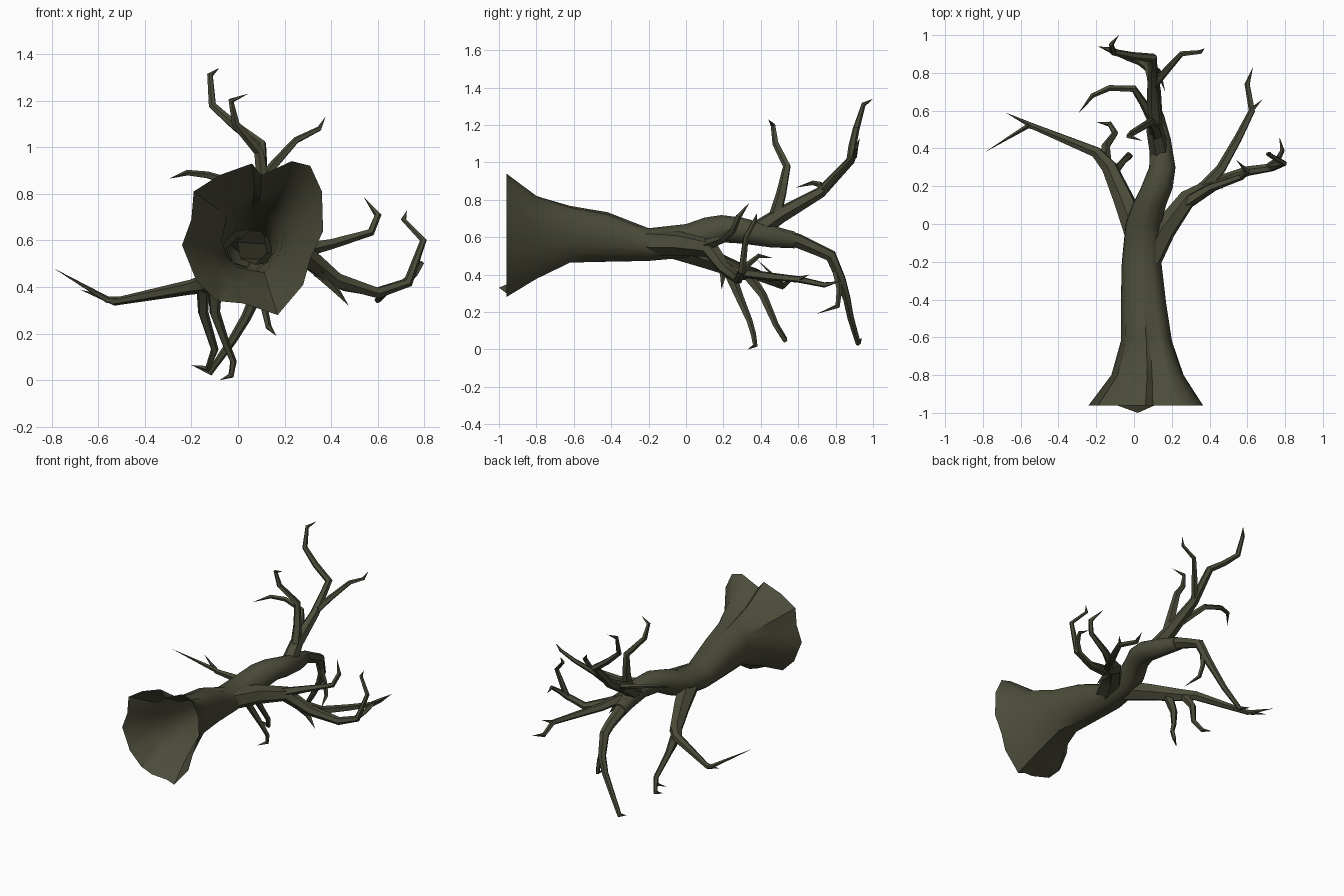
import bpy, bmesh, math
from mathutils import Vector

bark = bpy.data.materials.new("dark_olive_bark")
bark.diffuse_color = (0.072, 0.072, 0.043, 1)


def finish(name, bm):
    bmesh.ops.recalc_face_normals(bm, faces=bm.faces[:])
    mesh = bpy.data.meshes.new(name)
    bm.to_mesh(mesh)
    bm.free()
    mesh.materials.append(bark)
    ob = bpy.data.objects.new(name, mesh)
    bpy.context.collection.objects.link(ob)
    bpy.ops.object.select_all(action='DESELECT')
    ob.select_set(True)
    bpy.context.view_layer.objects.active = ob
    bpy.ops.object.shade_smooth_by_angle(angle=math.radians(40))
    return ob


def bridge(bm, a, b):
    n = len(a)
    for i in range(n):
        j = (i + 1) % n
        bm.faces.new((a[i], a[j], b[j], b[i]))


def branch(name, points, radii, sides=5):
    """Tapered faceted limb along a bent path, ending in a point."""
    bm = bmesh.new()
    pts = [Vector(p) for p in points]
    dirs = [(b - a).normalized() for a, b in zip(pts, pts[1:])]
    u = dirs[0].orthogonal().normalized()
    rings = []
    for k, (p, r) in enumerate(zip(pts[:-1], radii)):
        t = dirs[k] if k == 0 else (dirs[k - 1] + dirs[k]).normalized()
        u = (u - t * u.dot(t)).normalized()
        v = t.cross(u)
        rings.append([bm.verts.new(p + r * (u * math.cos(q) + v * math.sin(q)))
                      for q in (2 * math.pi * i / sides for i in range(sides))])
    for a, b in zip(rings, rings[1:]):
        bridge(bm, a, b)
    tip = bm.verts.new(pts[-1])
    for i in range(sides):
        bm.faces.new((rings[-1][i], rings[-1][(i + 1) % sides], tip))
    return finish(name, bm)


# Trunk: flared root outline (x, z) that fades into round sections, open at the base
root = [(.06, .93), (.10, .88), (.23, .94), (.31, .92), (.36, .81), (.365, .64),
        (.31, .52), (.28, .41), (.17, .28), (.11, .30), (.02, .33), (-.09, .34),
        (-.18, .43), (-.24, .58), (-.20, .69), (-.19, .81), (-.08, .88)]
# y, centre x, centre z, half width, half height, amount of root shape
sections = [(-.96, .06, .61, .30, .33, 1), (-.80, .07, .60, .19, .225, .85),
            (-.62, .065, .615, .135, .155, .55), (-.42, .05, .60, .12, .135, .3),
            (-.20, .04, .56, .105, .088, 0), (0, .05, .58, .095, .09, 0),
            (.10, .08, .615, .09, .09, 0), (.19, .12, .645, .085, .073, 0),
            (.30, .15, .635, .070, .070, 0), (.45, .14, .605, .055, .06, 0),
            (.58, .115, .585, .043, .045, 0)]
bm = bmesh.new()
rings = []
for y, cx, cz, hx, hz, w in sections:
    ring = []
    for x, z in root:
        s = Vector(((x - .06) / .30, (z - .61) / .33))
        s = s * w + s.normalized() * (1 - w)
        low = -.04 if w == 1 and z < .335 and x < .05 else 0
        ring.append(bm.verts.new((cx + hx * s.x, y + low, cz + hz * s.y)))
    rings.append(ring)
for a, b in zip(rings, rings[1:]):
    bridge(bm, a, b)
bm.faces.new(rings[-1])
finish("trunk", bm)

# Crown limb bending down, with its twig
branch("lower_crown_limb", [(.13, .50, .60), (.11, .60, .58), (.11, .70, .535), (.10, .775, .50),
       (.08, .83, .37), (.035, .86, .27), (-.025, .88, .17), (-.12, .92, .035), (-.19, .94, .06)],
       [.05, .04, .034, .033, .027, .022, .019, .016], 6)
branch("lower_crown_twig", [(.09, .80, .42), (.11, .82, .32), (.13, .81, .23), (.165, .70, .19)],
       [.02, .016, .014])

# Crown limb rising, with three side limbs
branch("upper_crown_limb", [(.14, .36, .62), (.11, .50, .715), (.10, .72, .84), (.10, .88, 1.01),
       (-.01, .89, 1.09), (-.11, .91, 1.18), (-.12, .95, 1.31), (-.08, 1.0, 1.34)],
       [.055, .045, .031, .024, .021, .018, .013], 6)
branch("upper_inner_twig", [(.12, .47, .69), (.11, .51, .83), (.09, .54, .98), (-.01, .48, 1.10),
       (-.03, .465, 1.20), (.045, .44, 1.23)], [.036, .029, .022, .018, .013])
branch("upper_left_twig", [(.11, .53, .73), (.05, .64, .79), (0, .715, .84), (-.13, .72, .88),
       (-.22, .68, .89), (-.295, .585, .865)], [.03, .022, .019, .016, .013])
branch("upper_right_twig", [(.10, .73, .85), (.16, .80, .93), (.25, .90, 1.03), (.35, .91, 1.08),
       (.375, .93, 1.13)], [.025, .02, .015, .011])

# Left limb with its fork and two hanging twigs
branch("left_limb", [(.02, -.06, .55), (-.05, .12, .485), (-.13, .30, .415), (-.20, .38, .40),
       (-.53, .515, .337), (-.68, .59, .39)], [.07, .058, .044, .032, .017], 6)
branch("left_fork_twig", [(-.46, .49, .345), (-.56, .52, .345), (-.79, .38, .48)], [.014, .015])
branch("left_hanging_twig_near", [(-.10, .22, .44), (-.10, .28, .29), (-.05, .34, .15),
       (-.02, .36, .08), (-.03, .37, .02), (-.08, .33, .0)], [.035, .024, .017, .015, .013])
branch("left_hanging_twig_far", [(-.15, .32, .41), (-.15, .41, .29), (-.10, .48, .13),
       (-.13, .53, .05), (-.20, .54, .065)], [.032, .023, .017, .015])

# Right limb with long fork and smaller twigs
branch("right_limb", [(.06, -.22, .57), (.16, -.03, .565), (.28, .13, .54), (.42, .21, .43),
       (.60, .28, .375), (.73, .30, .42), (.795, .32, .60), (.71, .37, .69), (.725, .38, .73)],
       [.075, .065, .05, .036, .026, .022, .015, .012], 6)
branch("right_long_fork", [(.34, .16, .48), (.46, .29, .41), (.55, .45, .39), (.625, .60, .375),
       (.60, .74, .345), (.63, .83, .365)], [.037, .028, .023, .018, .015])
branch("right_fork_twig", [(.61, .57, .38), (.63, .61, .38), (.68, .66, .40)], [.015, .012])
branch("right_rising_twig", [(.24, .09, .55), (.40, .19, .585), (.57, .25, .635), (.60, .28, .71),
       (.54, .34, .785)], [.036, .023, .017, .016])
branch("right_hanging_twig", [(.32, .16, .49), (.41, .20, .40), (.475, .19, .32)], [.03, .019])
branch("right_end_twig", [(.71, .30, .41), (.76, .34, .46), (.785, .39, .50), (.77, .46, .49)],
       [.02, .016, .013])
